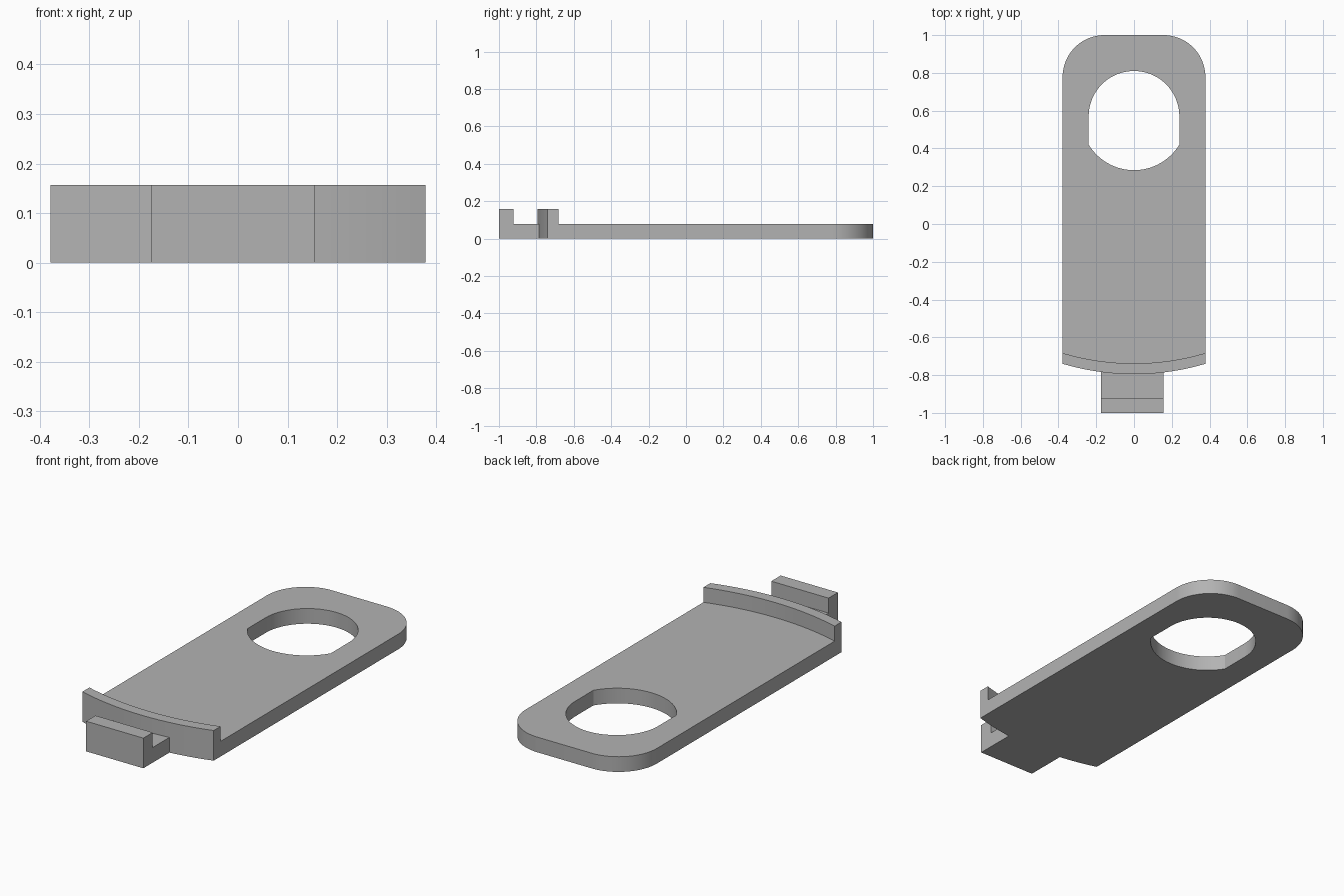
import bpy, bmesh
from math import radians, sin, cos, asin, pi

old = bpy.data.objects.get("Cube")
if old:
    bpy.data.objects.remove(old)

HALF_W, PLATE_H, RIM_H = 0.378, 0.079, 0.157

grey = bpy.data.materials.new("plain grey")
grey.use_nodes = True
GREY = (0.45, 0.45, 0.45, 1)
grey.diffuse_color = GREY
grey.node_tree.nodes["Principled BSDF"].inputs["Base Color"].default_value = GREY


def arc(cx, cy, r, a0, a1, n):
    """Points along a circular arc, angles in radians."""
    return [(cx + r * cos(a0 + (a1 - a0) * i / n), cy + r * sin(a0 + (a1 - a0) * i / n))
            for i in range(n + 1)]


def bow(half, y_edge, y_mid, n=32):
    """Shallow arc bulging to the front, from left edge (-x) to right edge (+x)."""
    sag = y_edge - y_mid
    r = (half ** 2 + sag ** 2) / (2 * sag)
    a = asin(half / r)
    return arc(0, y_mid + r, r, -pi / 2 - a, -pi / 2 + a, n)


def prism(name, outline, z0, z1):
    """Closed solid from a counter-clockwise outline."""
    bm = bmesh.new()
    base = bm.faces.new([bm.verts.new((x, y, z0)) for x, y in outline])
    top = bmesh.ops.extrude_face_region(bm, geom=[base])["geom"]
    bmesh.ops.translate(bm, vec=(0, 0, z1 - z0),
                        verts=[v for v in top if isinstance(v, bmesh.types.BMVert)])
    bmesh.ops.recalc_face_normals(bm, faces=bm.faces)
    mesh = bpy.data.meshes.new(name)
    bm.to_mesh(mesh)
    bm.free()
    mesh.materials.append(grey)
    obj = bpy.data.objects.new(name, mesh)
    bpy.context.collection.objects.link(obj)
    return obj


def combine(target, other, operation):
    """Apply a boolean and drop the helper."""
    mod = target.modifiers.new(operation, 'BOOLEAN')
    mod.operation, mod.object, mod.solver = operation, other, 'EXACT'
    bpy.context.view_layer.objects.active = target
    bpy.ops.object.modifier_apply(modifier=mod.name)
    bpy.data.objects.remove(other)


def box(x0, x1, y0, y1):
    return [(x0, y0), (x1, y0), (x1, y1), (x0, y1)]


# Plate with rounded back corners and bowed front
R = 0.222
front = bow(HALF_W, -0.74, -0.795)
back = (arc(HALF_W - R, 1 - R, R, 0, pi / 2, 20)
        + arc(R - HALF_W, 1 - R, R, pi / 2, pi, 20))
plate = prism("latch_plate", front + back, 0, PLATE_H)

# Raised curved rim along the front edge
inner = bow(HALF_W, -0.683, -0.738)
rim = prism("rim", front + inner[::-1], 0, RIM_H)
combine(plate, rim, 'UNION')

# Front tab with an upturned lip
TAB = (-0.175, 0.155)
tab = prism("tab", box(*TAB, -1, -0.755), 0, PLATE_H)
lip = prism("lip", box(*TAB, -1, -0.923), 0, RIM_H)
combine(tab, lip, 'UNION')
combine(plate, tab, 'UNION')

# Finger hole: round back, straight sides, shallow front arc
HOLE = 0.24
hole = prism("hole_cutter", bow(HOLE, 0.42, 0.285) + arc(0, 0.57, HOLE, 0, pi, 40),
             -0.1, 0.3)
combine(plate, hole, 'DIFFERENCE')

# Smooth curves, crisp edges
bpy.ops.object.select_all(action='DESELECT')
plate.select_set(True)
bpy.context.view_layer.objects.active = plate
bpy.ops.object.shade_smooth_by_angle(angle=radians(20))
